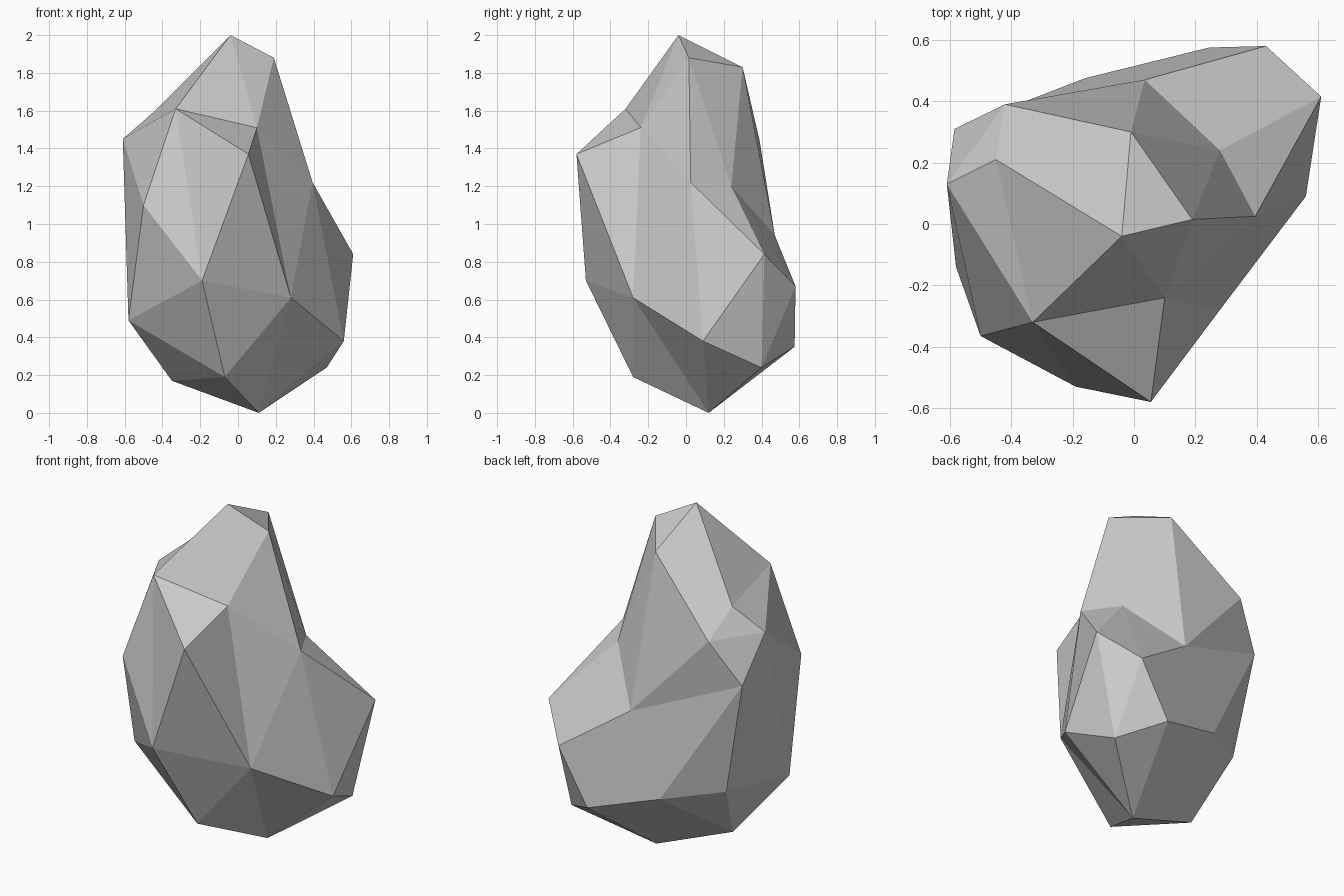
import bpy, bmesh

if "Cube" in bpy.data.objects:
    bpy.data.objects.remove(bpy.data.objects["Cube"])

# Corners of the boulder, from the peak down to the foot
corners = {
    "A": (-.04, -.04, 2.0), "B": (.19, .015, 1.88), "R": (-.01, .30, 1.83),
    "C": (-.33, -.32, 1.61), "X": (-.45, .21, 1.59), "E": (.10, -.24, 1.51),
    "D": (-.61, .13, 1.45), "T": (-.42, .39, 1.44), "F": (.055, -.58, 1.37),
    "H": (.395, .025, 1.22), "S": (.28, .24, 1.20), "Y": (-.585, .31, 1.19),
    "G": (-.50, -.365, 1.10), "U": (.035, .47, .94), "L": (.61, .415, .84),
    "I": (-.19, -.53, .70), "V": (.43, .58, .67), "J": (.28, -.28, .61),
    "a": (-.46, .28, .52), "K": (-.58, -.14, .49), "Z": (-.16, .475, .47),
    "M": (.56, .09, .38), "W": (.245, .575, .35), "N": (.47, .40, .24),
    "P": (-.07, -.28, .19), "O": (-.35, .06, .17), "Q": (.11, .12, 0),
}

bm = bmesh.new()
v = {name: bm.verts.new(co) for name, co in corners.items()}


def fan(hub, rim):
    """Facets spreading from one corner along a rim of neighbours."""
    for p, q in zip(rim, rim[1:]):
        bm.faces.new((v[hub], v[p], v[q]))


# Closed fans: peak, front, right hollow, left shoulder, back hollow, foot, back left
fan("A", "BECXRB")
fan("I", "CFJPKGC")
fan("H", "BSLMJEB")
fan("D", "CXTYKGC")
fan("U", "RSVWZYTR")
fan("Q", "PJMNWZOP")
fan("a", "YZOKY")

# Facets filling the gaps between the fans
fan("N", "MLVW")
fan("E", "CFJ")
fan("X", "RT")
fan("R", "SB")
fan("S", "LV")
fan("K", "PO")

bmesh.ops.recalc_face_normals(bm, faces=bm.faces)
mesh = bpy.data.meshes.new("boulder")
bm.to_mesh(mesh)
bm.free()
bpy.context.collection.objects.link(bpy.data.objects.new("boulder", mesh))
